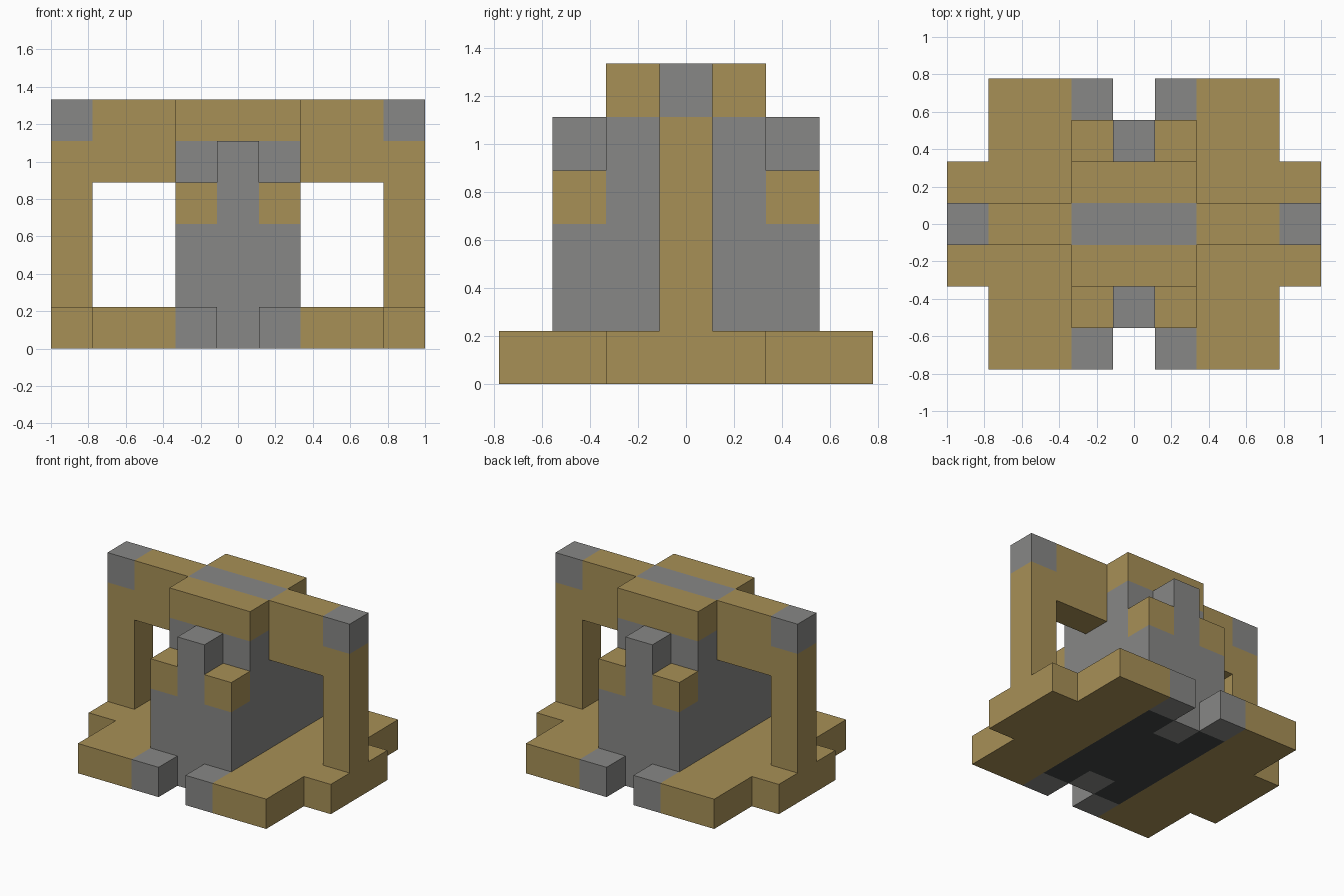
import bpy
import bmesh

U = 2 / 9  # side of one building block


def material(name, rgb):
    mat = bpy.data.materials.new(name)
    mat.use_nodes = True
    mat.diffuse_color = (*rgb, 1)
    mat.node_tree.nodes["Principled BSDF"].inputs["Base Color"].default_value = (*rgb, 1)
    return mat


if "Cube" in bpy.data.objects:
    bpy.data.objects.remove(bpy.data.objects["Cube"])

MATERIALS = [material("tan", (0.39, 0.28, 0.094)),
             material("stone_gray", (0.245, 0.245, 0.238)),
             material("charcoal", (0.054, 0.061, 0.060))]
TAN, GRAY, CHARCOAL = range(3)


def blocks(xs, ys, zs, colour):
    """Blocks in inclusive ranges, mirrored across both x and y."""
    return {(sx * x, sy * y, z): colour
            for x in range(xs[0], xs[1] + 1) for y in range(ys[0], ys[1] + 1)
            for z in range(zs[0], zs[1] + 1) for sx in (-1, 1) for sy in (-1, 1)}


parts = {
    # notched floor slab with side tabs and gray toes
    "base": {**blocks((0, 3), (0, 2), (0, 0), TAN),
             **blocks((1, 3), (3, 3), (0, 0), TAN),
             **blocks((4, 4), (0, 1), (0, 0), TAN),
             **blocks((1, 1), (3, 3), (0, 0), GRAY),
             **blocks((0, 0), (2, 2), (0, 0), GRAY)},
    # central body with tan shoulders
    "core": {**blocks((0, 1), (0, 2), (1, 2), GRAY),
             **blocks((0, 1), (0, 1), (3, 4), GRAY),
             **blocks((1, 1), (2, 2), (3, 3), TAN)},
    # front and back upright posts
    "posts": blocks((0, 0), (2, 2), (3, 4), GRAY),
    # tan cap with a gray stripe
    "cap": {**blocks((0, 1), (1, 1), (5, 5), TAN),
            **blocks((0, 1), (0, 0), (5, 5), GRAY)},
    # side arms and columns with gray upper corners
    "arms": {**blocks((2, 4), (0, 0), (4, 5), TAN),
             **blocks((4, 4), (0, 0), (1, 3), TAN),
             **blocks((4, 4), (0, 0), (5, 5), GRAY)},
}
occupied = set().union(*parts.values())


def build(name, cells):
    """Skin the exposed sides of the blocks and merge flat regions."""
    bm = bmesh.new()
    for cell, colour in cells.items():
        for axis in range(3):
            for side in (-1, 1):
                neighbour = list(cell)
                neighbour[axis] += side
                if tuple(neighbour) in occupied:
                    continue
                b, c = (axis + 1) % 3, (axis + 2) % 3
                corners = []
                for p, q in ((-1, -1), (1, -1), (1, 1), (-1, 1))[::side]:
                    v = [cell[0], cell[1], cell[2] + 0.5]
                    v[axis] += side / 2
                    v[b] += p / 2
                    v[c] += q / 2
                    corners.append(bm.verts.new([k * U for k in v]))
                face = bm.faces.new(corners)
                x, y, z = cell
                under = z == 0 and axis == 2 and side < 0
                inner = abs(x) <= 1 and abs(y) <= 2 and colour == TAN
                face.material_index = CHARCOAL if under and inner else colour
    bmesh.ops.remove_doubles(bm, verts=bm.verts, dist=U / 100)
    bmesh.ops.dissolve_limit(bm, angle_limit=0.01, verts=bm.verts,
                             edges=bm.edges, delimit={"MATERIAL"})
    mesh = bpy.data.meshes.new(name)
    bm.to_mesh(mesh)
    bm.free()
    for mat in MATERIALS:
        mesh.materials.append(mat)
    bpy.context.scene.collection.objects.link(bpy.data.objects.new(name, mesh))


for part_name, part_cells in parts.items():
    build(part_name, part_cells)
